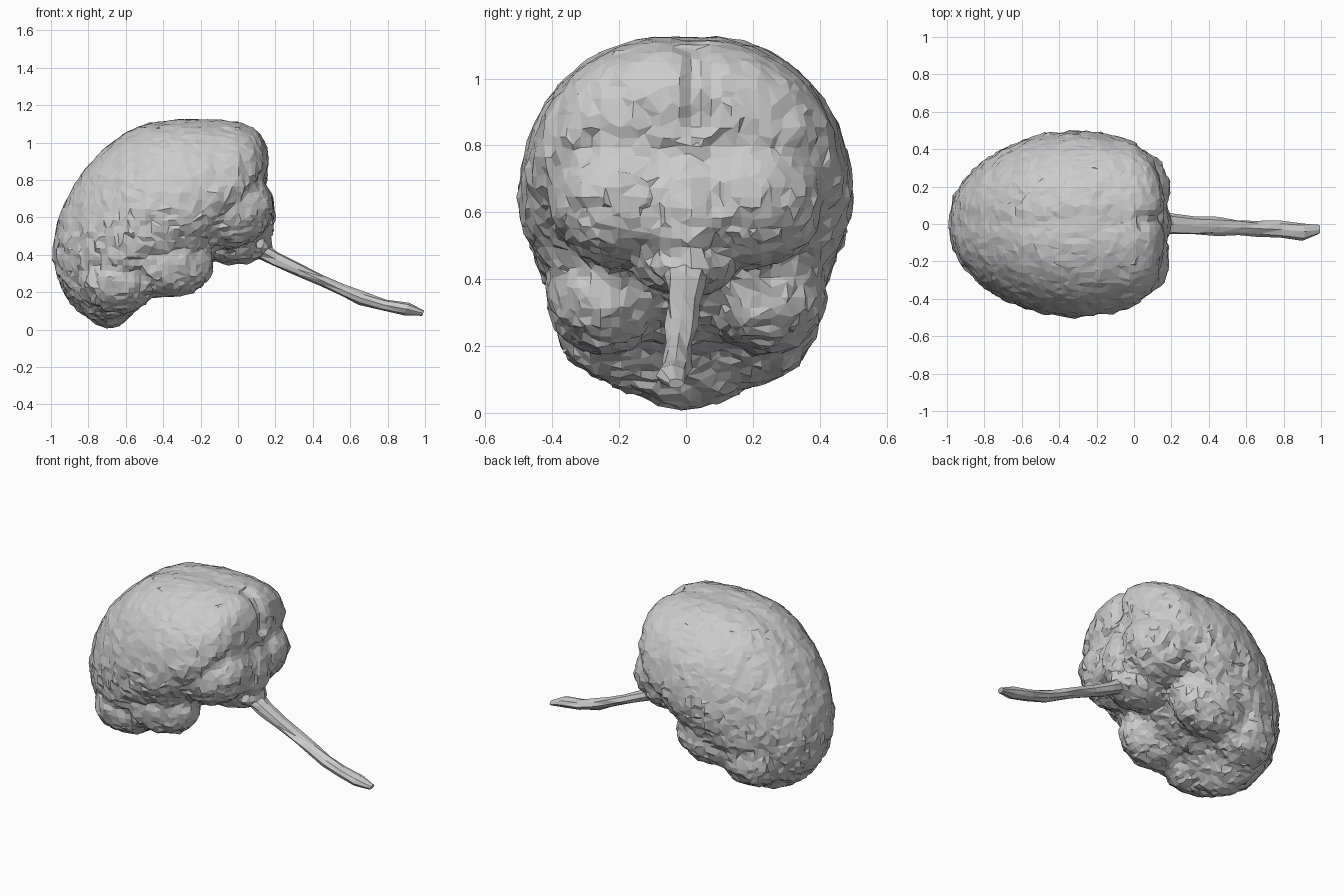
import bpy, bmesh, math, random
from mathutils import Matrix, noise

random.seed(4)
if "Cube" in bpy.data.objects:
    bpy.data.objects.remove(bpy.data.objects["Cube"])

grey = bpy.data.materials.new("matte grey")
grey.use_nodes = True
grey.diffuse_color = (0.6, 0.6, 0.6, 1)
grey.node_tree.nodes["Principled BSDF"].inputs["Base Color"].default_value = (0.6, 0.6, 0.6, 1)


def add_object(name, bm):
    bmesh.ops.recalc_face_normals(bm, faces=bm.faces[:])
    mesh = bpy.data.meshes.new(name)
    bm.to_mesh(mesh)
    bm.free()
    mesh.materials.append(grey)
    obj = bpy.data.objects.new(name, mesh)
    bpy.context.collection.objects.link(obj)
    return obj


def loft(bm, rings):
    loops = [[bm.verts.new(p) for p in ring] for ring in rings]
    for a, b in zip(loops, loops[1:]):
        for i in range(len(a)):
            j = (i + 1) % len(a)
            bm.faces.new((a[i], a[j], b[j], b[i]))
    bm.faces.new(loops[0])
    bm.faces.new(loops[-1])


def ellipsoid(bm, centre, radii, tilt=0):
    matrix = Matrix.Translation(centre) @ Matrix.Rotation(tilt, 4, 'Y') @ Matrix.Diagonal((*radii, 1))
    bmesh.ops.create_icosphere(bm, subdivisions=4, radius=1, matrix=matrix)


# Cerebrum stations: x, half width, top, widest height, bottom
stations = [
    (-.99, .03, .45, .41, .36), (-.965, .14, .58, .43, .27),
    (-.92, .22, .70, .45, .17), (-.82, .325, .865, .48, .07),
    (-.70, .40, .985, .52, .0), (-.60, .445, 1.06, .56, .04),
    (-.48, .48, 1.11, .61, .17), (-.30, .50, 1.13, .65, .25),
    (-.20, .49, 1.13, .67, .33), (-.10, .47, 1.125, .70, .44),
    (0, .44, 1.115, .76, .55), (.08, .37, 1.085, .82, .66),
    (.13, .28, 1.04, .87, .74), (.16, .12, .97, .91, .83),
]


def cerebrum_ring(x, width, top, middle, bottom):
    ring = []
    for i in range(64):
        a = math.tau * i / 64
        c, s = math.cos(a), math.sin(a)
        y = width * math.copysign(abs(c) ** (0.85 if s > 0 else 0.75), c)
        if s > 0:  # shallow fissure between the hemispheres
            z = middle + s * (top - middle) - 0.018 * math.exp(-((y - .02) / .03) ** 2)
        else:  # keel along the underside
            z = middle + s * (middle - bottom - 0.15 * abs(y))
        ring.append((x, y, z))
    return ring


bm = bmesh.new()
loft(bm, [cerebrum_ring(*s) for s in stations])
# Frontal underside, temporal lobes and cerebellum halves
for side in (-1, 1):
    ellipsoid(bm, (-.64, side * .21, .27), (.21, .18, .18))
    ellipsoid(bm, (-.38, side * .24, .36), (.25, .18, .185))
    ellipsoid(bm, (-.03, side * .18, .63), (.23, .23, .19), -0.45)
# Middle of the cerebellum and brain stem
ellipsoid(bm, (.06, 0, .61), (.14, .13, .20))
ellipsoid(bm, (-.03, 0, .44), (.21, .15, .09))
brain = add_object("brain", bm)

# Fuse the lobes into one skin
fuse = brain.modifiers.new("fuse", 'REMESH')
fuse.mode = 'VOXEL'
fuse.voxel_size = 0.03
graph = bpy.context.evaluated_depsgraph_get()
skin = bpy.data.meshes.new_from_object(brain.evaluated_get(graph))
brain.modifiers.clear()
brain.data = skin
skin.materials.clear()
skin.materials.append(grey)

# Rough folds, strongest on the underside and gentle on the crown
bm = bmesh.new()
bm.from_mesh(skin)
bm.normal_update()
moves = []
for v in bm.verts:
    strength = 0.012 if v.normal.z < 0.1 else 0.006
    fold = noise.noise(v.co * 14) + random.uniform(-.6, .6)
    moves.append(v.normal * fold * strength)
for v, move in zip(bm.verts, moves):
    v.co += move
    # Fissure down the back of the hemispheres
    if v.co.x > 0.03 and v.co.z > 0.85:
        v.co.x -= 0.04 * math.exp(-((v.co.y - .03) / .03) ** 2)
    v.co.z = max(v.co.z, 0)
bm.to_mesh(skin)
bm.free()
for p in skin.polygons:
    p.use_smooth = False
thin = brain.modifiers.new("facets", 'DECIMATE')
thin.ratio = 0.5

# Spinal cord: x, y, z, half width, half thickness
path = [
    (-.02, 0, .44, .09, .06), (.12, 0, .42, .07, .045),
    (.20, 0, .378, .058, .036), (.32, -.01, .322, .05, .03),
    (.45, -.015, .262, .048, .03), (.56, -.02, .21, .044, .03),
    (.66, -.025, .168, .046, .033), (.78, -.03, .132, .044, .03),
    (.90, -.04, .11, .045, .03), (.99, -.03, .088, .025, .015),
]
bm = bmesh.new()
rings = []
for x, y, z, w, t in path:
    ring = []
    for i in range(8):
        a = math.tau * i / 8
        r = random.uniform(.85, 1.15)
        lift = math.sin(a) * t * r
        ring.append((x + lift * .4, y + math.cos(a) * w * r, z + lift))
    rings.append(ring)
loft(bm, rings)
bmesh.ops.triangulate(bm, faces=bm.faces[:])
add_object("spinal_cord", bm)
